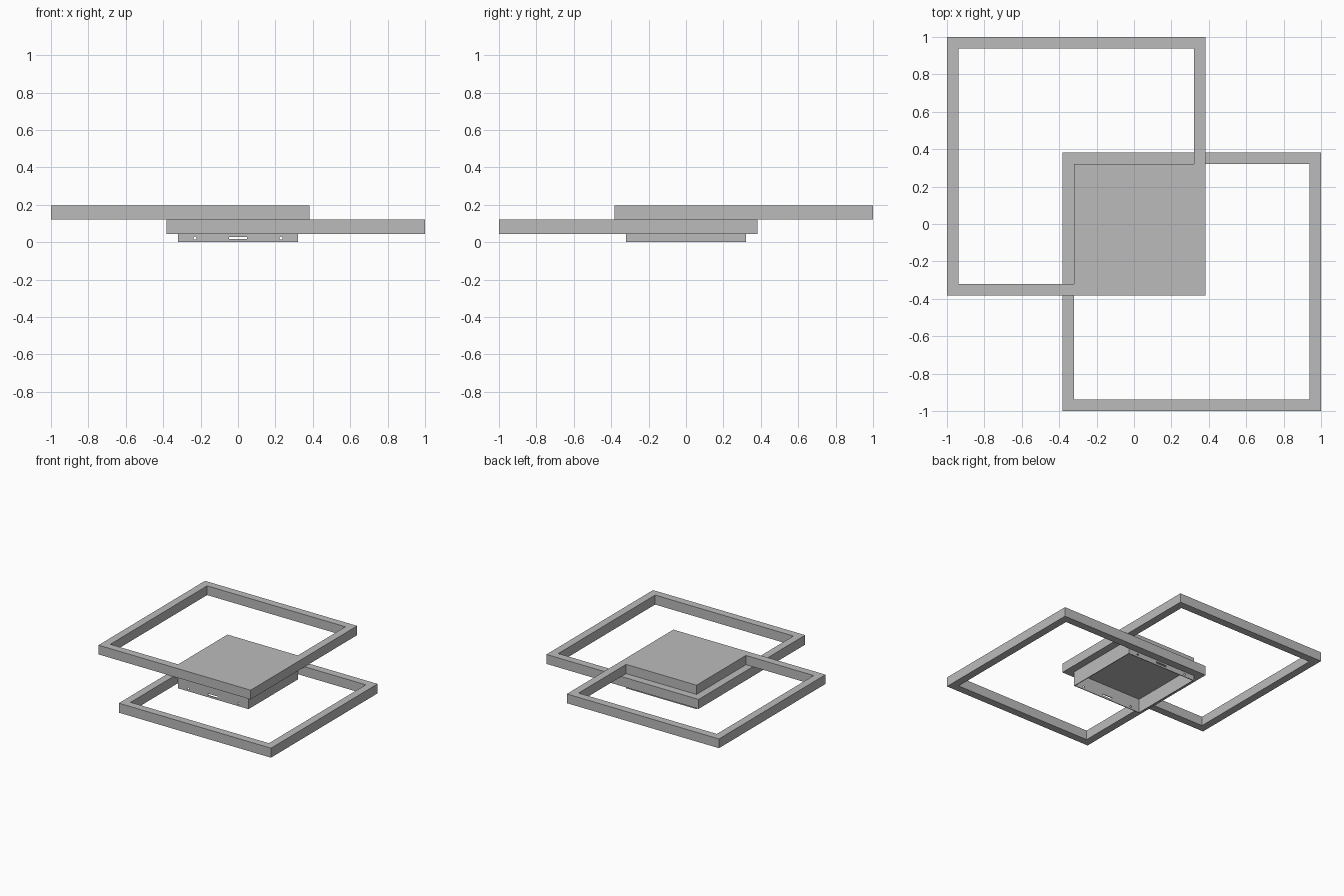
import bpy, bmesh, math
from mathutils import Matrix

if "Cube" in bpy.data.objects:
    bpy.data.objects.remove(bpy.data.objects["Cube"])

grey = bpy.data.materials.new("satin_grey")
grey.diffuse_color = (0.5, 0.5, 0.5, 1)
grey.use_nodes = True
grey.node_tree.nodes["Principled BSDF"].inputs["Base Color"].default_value = grey.diffuse_color

Z_LOW, Z_MID, Z_TOP = 0.043, 0.121, 0.197   # frame levels
OUT, INN = 0.383, 0.32                      # outer / inner edge near the centre
FAR, FAR_IN = 1.0, 0.937                    # outer / inner edge far from the centre


def finish(bm, name):
    bmesh.ops.recalc_face_normals(bm, faces=bm.faces)
    me = bpy.data.meshes.new(name)
    bm.to_mesh(me)
    bm.free()
    me.materials.append(grey)
    ob = bpy.data.objects.new(name, me)
    bpy.context.collection.objects.link(ob)
    return ob


def add_box(bm, lo, hi):
    size = [b - a for a, b in zip(lo, hi)]
    mid = [(a + b) / 2 for a, b in zip(lo, hi)]
    bmesh.ops.create_cube(bm, size=1, matrix=Matrix.Translation(mid) @ Matrix.Diagonal((*size, 1)))


def cut(target, cutter):
    mod = target.modifiers.new("cut", "BOOLEAN")
    mod.operation = "DIFFERENCE"
    mod.solver = "EXACT"
    mod.object = cutter
    cutter.hide_render = True
    cutter.hide_viewport = True


def square_frame(name, x0, x1, y0, y1, ix0, ix1, iy0, iy1, z0, z1):
    bm = bmesh.new()
    rings = []
    for z in (z0, z1):
        for a, b, c, d in ((x0, x1, y0, y1), (ix0, ix1, iy0, iy1)):
            rings.append([bm.verts.new(p) for p in ((a, c, z), (b, c, z), (b, d, z), (a, d, z))])
    lo_out, lo_in, hi_out, hi_in = rings
    for r, s in ((lo_out, lo_in), (hi_out, hi_in), (lo_out, hi_out), (lo_in, hi_in)):
        for i in range(4):
            j = (i + 1) % 4
            bm.faces.new((r[i], r[j], s[j], s[i]))
    return finish(bm, name)


# two overlapping square frames, offset to opposite corners
square_frame("lower_frame", -OUT, FAR, -FAR, OUT, -INN, FAR_IN, -FAR_IN, INN, Z_LOW, Z_MID)
square_frame("upper_frame", -FAR, OUT, -OUT, FAR, -FAR_IN, INN, -INN, FAR_IN, Z_MID, Z_TOP)

# solid plate filling the inner corner of the upper frame
bm = bmesh.new()
add_box(bm, (-INN, -INN, Z_MID), (INN, INN, Z_TOP))
finish(bm, "centre_plate")

# mounting box, open underneath
bm = bmesh.new()
add_box(bm, (-INN, -INN, 0), (INN, INN, Z_MID))
box = finish(bm, "mounting_box")

W = 0.006
bm = bmesh.new()
add_box(bm, (-INN + W, -INN + W, -0.1), (INN - W, INN - W, Z_MID - W))
cut(box, finish(bm, "box_hollow_cutter"))

# slot and two screw holes through the front and back walls
bm = bmesh.new()
add_box(bm, (-0.047, -0.5, 0.016), (0.047, 0.5, 0.029))
for x in (-0.23, 0.23):
    bmesh.ops.create_cone(bm, cap_ends=True, segments=16, radius1=0.008, radius2=0.008, depth=1,
                          matrix=Matrix.Translation((x, 0, 0.022)) @ Matrix.Rotation(math.pi / 2, 4, "X"))
cut(box, finish(bm, "hole_cutter"))
